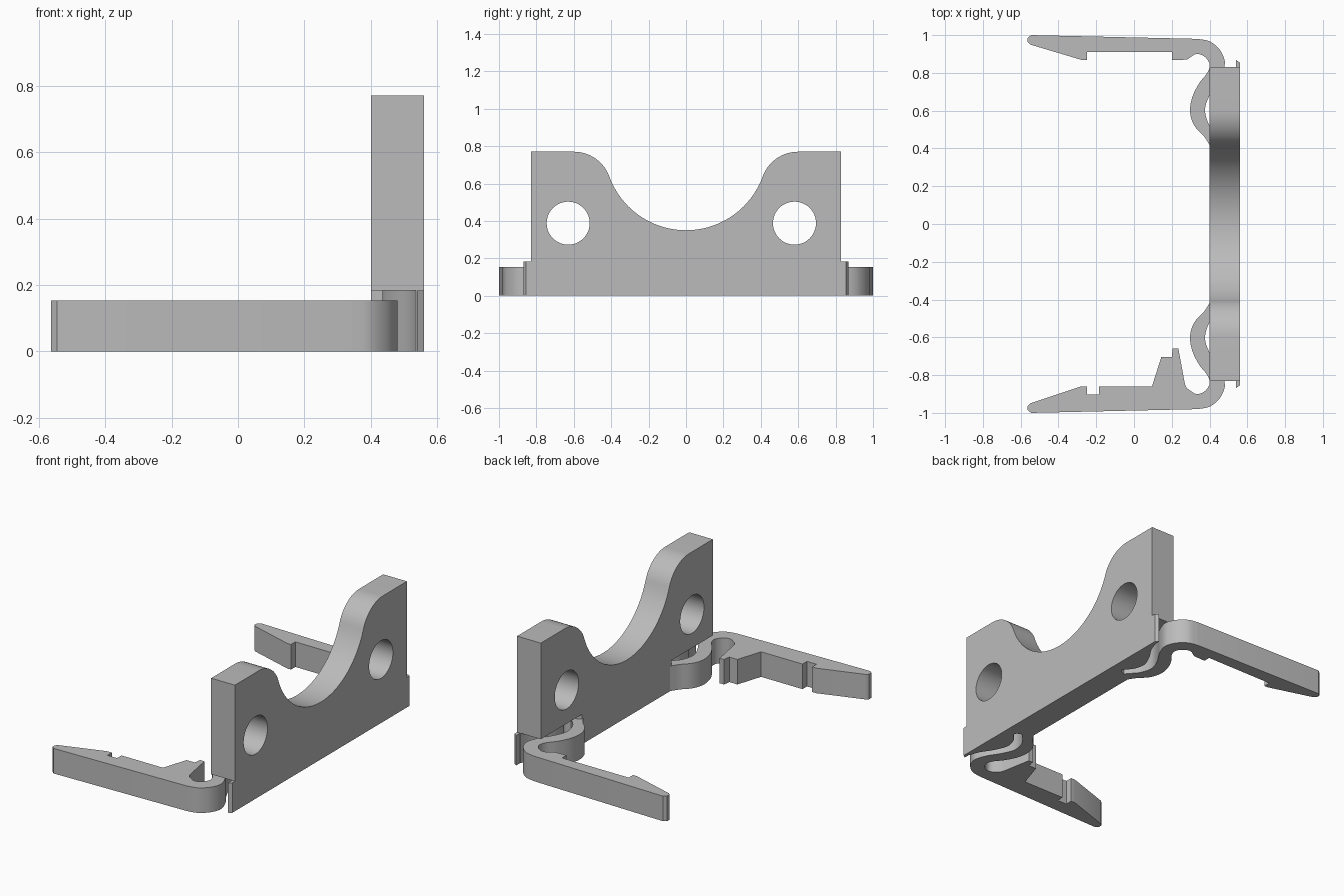
import bpy, bmesh, math
from mathutils import Vector

cube = bpy.data.objects.get("Cube")
if cube:
    bpy.data.objects.remove(cube, do_unlink=True)

grey = bpy.data.materials.new("plain grey")
grey.use_nodes = True
GREY = (0.5, 0.5, 0.5, 1)
grey.diffuse_color = GREY
grey.node_tree.nodes["Principled BSDF"].inputs["Base Color"].default_value = GREY


def smooth(points, steps=5):
    """Catmull-Rom curve through the points."""
    p = [Vector(q) for q in points]
    p = [2 * p[0] - p[1]] + p + [2 * p[-1] - p[-2]]
    out = []
    for a, b, c, d in zip(p, p[1:], p[2:], p[3:]):
        for i in range(steps):
            t = i / steps
            out.append(0.5 * (2 * b + (c - a) * t + (2 * a - 5 * b + 4 * c - d) * t * t
                              + (3 * b - a - 3 * c + d) * t ** 3))
    return [tuple(v) for v in out] + [tuple(points[-1])]


def arc(cx, cy, r, start, end, n=16):
    return [(cx + r * math.cos(start + (end - start) * i / n),
             cy + r * math.sin(start + (end - start) * i / n)) for i in range(n + 1)]


def prism(name, outline, low, high, axis="z", side=1):
    """Extrude an outline (x, y) along z, or (y, z) along x."""
    bm = bmesh.new()
    if axis == "z":
        verts = [bm.verts.new((a, b * side, low)) for a, b in outline]
        step = (0, 0, high - low)
    else:
        verts = [bm.verts.new((low, a, b)) for a, b in outline]
        step = (high - low, 0, 0)
    face = bm.faces.new(verts)
    top = bmesh.ops.extrude_face_region(bm, geom=[face], use_keep_orig=True)["geom"]
    bmesh.ops.translate(bm, vec=step, verts=[v for v in top if isinstance(v, bmesh.types.BMVert)])
    bmesh.ops.recalc_face_normals(bm, faces=bm.faces)
    mesh = bpy.data.meshes.new(name)
    bm.to_mesh(mesh)
    bm.free()
    mesh.materials.append(grey)
    obj = bpy.data.objects.new(name, mesh)
    bpy.context.collection.objects.link(obj)
    return obj


def activate(obj):
    bpy.ops.object.select_all(action="DESELECT")
    obj.select_set(True)
    bpy.context.view_layer.objects.active = obj


def cut(obj, cutter):
    mod = obj.modifiers.new("cut", "BOOLEAN")
    mod.operation, mod.solver, mod.object = "DIFFERENCE", "EXACT", cutter
    activate(obj)
    bpy.ops.object.modifier_apply(modifier=mod.name)
    bpy.data.objects.remove(cutter, do_unlink=True)


# Upright plate with a saddle between two rounded shoulders
BACK, FACE, HALF, TOP = 0.4, 0.56, 0.83, 0.77
R, r, shoulder, dip = 0.436, 0.203, 0.6, 0.35
tilt = math.atan2(TOP - r - dip - R, shoulder)
half = arc(0, dip + R, R, -math.pi / 2, tilt, 20)
half += arc(shoulder, TOP - r, r, math.pi + tilt, math.pi / 2, 14)[1:]
half += [(HALF, TOP), (HALF, 0)]
plate = prism("upright_plate", half + [(-y, z) for y, z in half[:0:-1]], BACK, FACE, "x")

# Round holes
for y in (-0.63, 0.58):
    cut(plate, prism("hole_cutter", arc(y, 0.388, 0.115, 0, math.tau, 48)[:-1], 0.2, 0.8, "x"))

# Flexible spring shared by both arms
elbow = smooth([(0.34, 0.98), (0.4, 0.967), (0.448, 0.93), (0.474, 0.885), (0.48, 0.84),
                (0.455, 0.77), (0.405, 0.69), (0.376, 0.61), (0.395, 0.53), (0.44, 0.475)])
bulge = smooth([(0.405, 0.41), (0.37, 0.465), (0.32, 0.52), (0.297, 0.59), (0.308, 0.67),
                (0.345, 0.745), (0.388, 0.8), (0.4, 0.845), (0.375, 0.885), (0.33, 0.9), (0.28, 0.87)])
wall = smooth([(0.54, 0.84), (0.515, 0.77), (0.465, 0.69), (0.435, 0.61), (0.45, 0.54),
               (0.49, 0.49), (0.485, 0.465), (0.44, 0.45)])
tip = [(-0.55, 0.95), (-0.563, 0.963), (-0.563, 0.985), (-0.545, 1)]

# Inner edges of the two arms
catches = {
    1: ("left_far", [(0.2, 0.868), (0.2, 0.91), (-0.25, 0.91), (-0.25, 0.868), (-0.275, 0.868)]),
    -1: ("near", [(0.27, 0.85), (0.235, 0.66), (0.205, 0.66), (0.2, 0.703), (0.145, 0.703),
                  (0.095, 0.86), (-0.185, 0.86), (-0.185, 0.903), (-0.25, 0.903),
                  (-0.25, 0.86), (-0.28, 0.86)]),
}
parts = [plate]
for side, name in ((1, "back"), (-1, "front")):
    # Slot that lets the spring move inside the plate
    slot = wall + [(0.38, 0.42), (0.38, 0.9), (0.54, 0.9)]
    cut(plate, prism("slot_cutter", slot, -0.1, 0.183, side=side))
    # Clip arm
    outline = elbow + [(0.47, 0.44), (0.46, 0.41)] + bulge + catches[side][1] + tip
    parts.append(prism(name + "_clip_arm", outline, 0, 0.153, side=side))
    # Thin end tab
    tab = [(0.54, HALF), (0.54, 0.868), (FACE, 0.855), (FACE, HALF)]
    parts.append(prism(name + "_end_tab", tab, 0, 0.183, side=side))

for obj in parts:
    activate(obj)
    bpy.ops.object.shade_smooth_by_angle(angle=math.radians(25))
